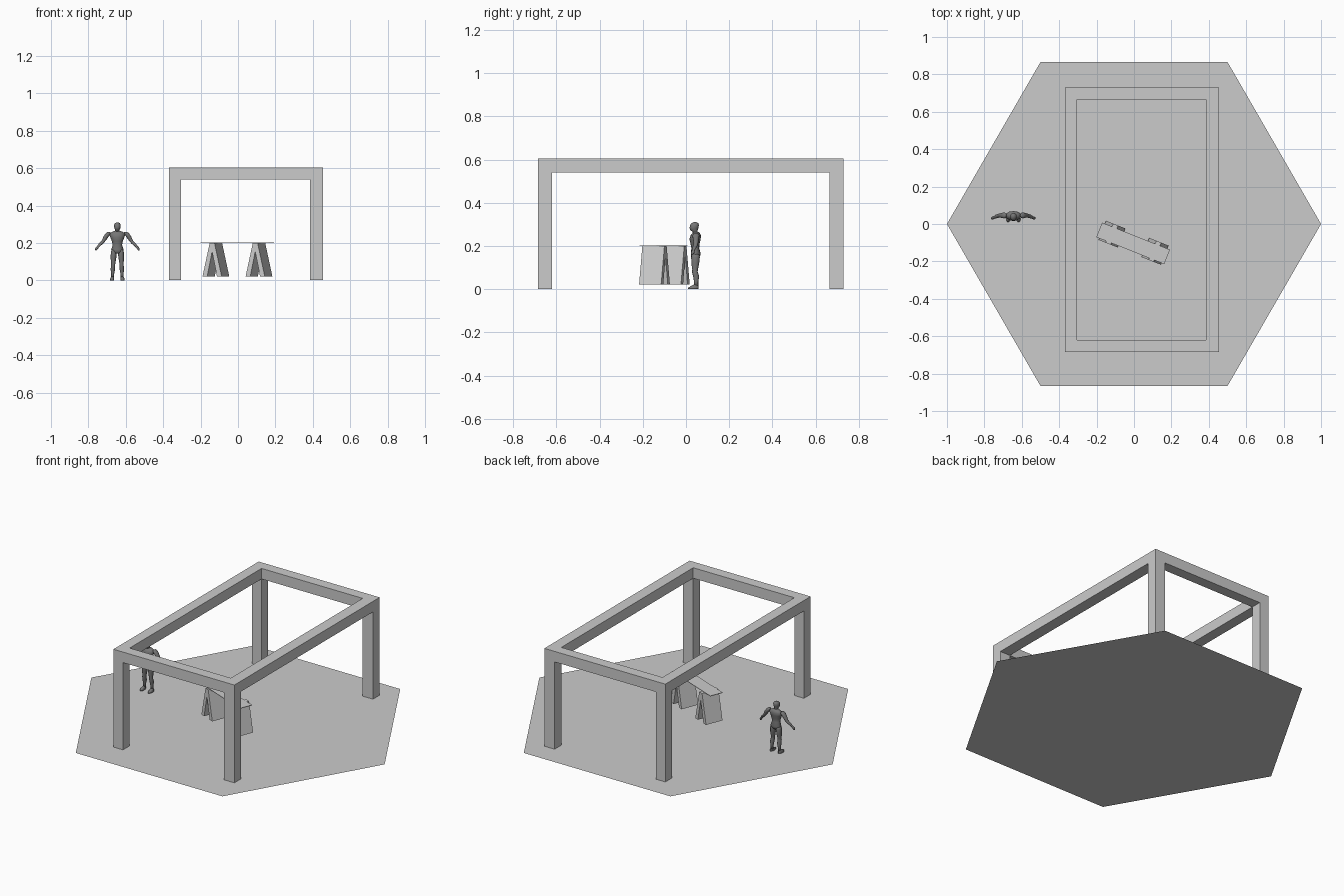
import bpy, bmesh, math
from mathutils import Matrix, Vector

if "Cube" in bpy.data.objects:
    bpy.data.objects.remove(bpy.data.objects["Cube"])


def material(name, v):
    m = bpy.data.materials.new(name)
    m.diffuse_color = (v, v, v, 1)
    m.use_nodes = True
    m.node_tree.nodes["Principled BSDF"].inputs["Base Color"].default_value = m.diffuse_color
    return m


GREY = material("light grey", 0.6)
DARK = material("dark grey", 0.18)


def finish(name, bm, mat, smooth=False):
    bmesh.ops.recalc_face_normals(bm, faces=bm.faces)
    me = bpy.data.meshes.new(name)
    bm.to_mesh(me)
    bm.free()
    ob = bpy.data.objects.new(name, me)
    bpy.context.collection.objects.link(ob)
    me.materials.append(mat)
    for p in me.polygons:
        p.use_smooth = smooth
    return ob


# hexagonal floor sheet
bm = bmesh.new()
bm.faces.new([bm.verts.new((math.cos(a), math.sin(a), 0))
              for a in (math.radians(60 * i) for i in range(6))])
bm.normal_update()
finish("floor", bm, GREY)


# open frame: four corner posts and a ring of beams, as one clean solid
xs = (-0.37, -0.305, 0.385, 0.455)
ys = (-0.685, -0.62, 0.665, 0.73)
zs = (0.002, 0.54, 0.605)


def solid(c):
    i, j, k = c
    if not (0 <= i < 3 and 0 <= j < 3 and 0 <= k < 2):
        return False
    return (i != 1 and j != 1) if k == 0 else (i != 1 or j != 1)


bm = bmesh.new()
for cell in [(i, j, k) for i in range(3) for j in range(3) for k in range(2)]:
    if not solid(cell):
        continue
    for axis in range(3):
        for side in (0, 1):
            near = list(cell)
            near[axis] += 2 * side - 1
            if solid(near):
                continue
            u, v = (axis + 1) % 3, (axis + 2) % 3
            quad = []
            for du, dv in ((0, 0), (1, 0), (1, 1), (0, 1)):
                c = list(cell)
                c[axis] += side
                c[u] += du
                c[v] += dv
                quad.append(bm.verts.new((xs[c[0]], ys[c[1]], zs[c[2]])))
            bm.faces.new(quad)
bmesh.ops.remove_doubles(bm, verts=bm.verts, dist=1e-5)
finish("canopy_frame", bm, GREY)


# trestle table, turned about the vertical
PLACE = Matrix.Translation((-0.003, -0.1, 0)) @ Matrix.Rotation(math.radians(-21.7), 4, 'Z')

bm = bmesh.new()
bmesh.ops.create_cube(bm, size=1, matrix=Matrix.Translation((0, -0.004, 0.2015))
                      @ Matrix.Diagonal((0.391, 0.083, 0.003, 1)))
bm.transform(PLACE)
finish("table_top", bm, GREY)

# folded A-shaped trestles, extruded across the table
A = [(-0.055, 0.022), (-0.028, 0.022), (0, 0.155), (0.028, 0.022),
     (0.055, 0.022), (0.014, 0.2), (-0.014, 0.2)]
for name, off in (("left_trestle", -0.124), ("right_trestle", 0.124)):
    bm = bmesh.new()
    f = bm.faces.new([bm.verts.new((x + off, -0.055, z)) for x, z in A])
    ext = bmesh.ops.extrude_face_region(bm, geom=[f])
    bmesh.ops.translate(bm, vec=(0, 0.11, 0),
                        verts=[g for g in ext["geom"] if isinstance(g, bmesh.types.BMVert)])
    bm.transform(PLACE)
    finish(name, bm, GREY)


# standing figure, built from stacked elliptical rings (x, y, z, rx, ry)
ORIGIN = Vector((-0.645, 0.0, 0.0))


def stack(name, rings, mirror=1, n=12):
    bm = bmesh.new()
    loops = []
    for x, y, z, rx, ry in rings:
        loops.append([bm.verts.new(ORIGIN + Vector((
            mirror * x + rx * math.cos(2 * math.pi * i / n),
            y + ry * math.sin(2 * math.pi * i / n), z))) for i in range(n)])
    for a, b in zip(loops, loops[1:]):
        for i in range(n):
            bm.faces.new((a[i], a[(i + 1) % n], b[(i + 1) % n], b[i]))
    bm.faces.new(loops[0])
    bm.faces.new(loops[-1])
    return finish(name, bm, DARK, True)


stack("torso", [(0, .043, .143, .014, .013), (0, .044, .152, .03, .021),
                (0, .045, .165, .033, .023), (0, .043, .19, .025, .018),
                (0, .042, .21, .029, .021), (0, .042, .232, .038, .026),
                (0, .045, .25, .043, .024), (0, .047, .26, .028, .017),
                (0, .046, .266, .012, .011)])
stack("head", [(0, .044, .255, .011, .011), (0, .042, .267, .011, .012),
               (0, .037, .272, .013, .017), (0, .037, .283, .017, .02),
               (0, .039, .296, .018, .021), (0, .041, .306, .013, .016),
               (0, .042, .311, .004, .005)])

for side, m in (("left", -1), ("right", 1)):
    stack(side + "_arm", [(.045, .046, .26, .008, .01), (.05, .046, .25, .014, .016),
                          (.06, .046, .235, .014, .014), (.071, .046, .216, .011, .011),
                          (.078, .045, .207, .011, .01), (.088, .041, .197, .012, .01),
                          (.1, .036, .184, .008, .007), (.105, .034, .179, .009, .007),
                          (.112, .031, .169, .007, .008), (.115, .029, .16, .003, .005)], m)
    stack(side + "_leg", [(.018, .044, .165, .013, .016), (.019, .044, .148, .016, .02),
                          (.021, .043, .12, .015, .018), (.022, .042, .09, .011, .013),
                          (.023, .041, .08, .011, .013), (.024, .047, .06, .012, .014),
                          (.025, .047, .035, .008, .01), (.026, .047, .015, .008, .01)], m)
    stack(side + "_foot", [(.028, .034, .001, .011, .025), (.028, .034, .007, .011, .025),
                           (.027, .041, .015, .009, .017), (.026, .046, .021, .007, .01)], m)
